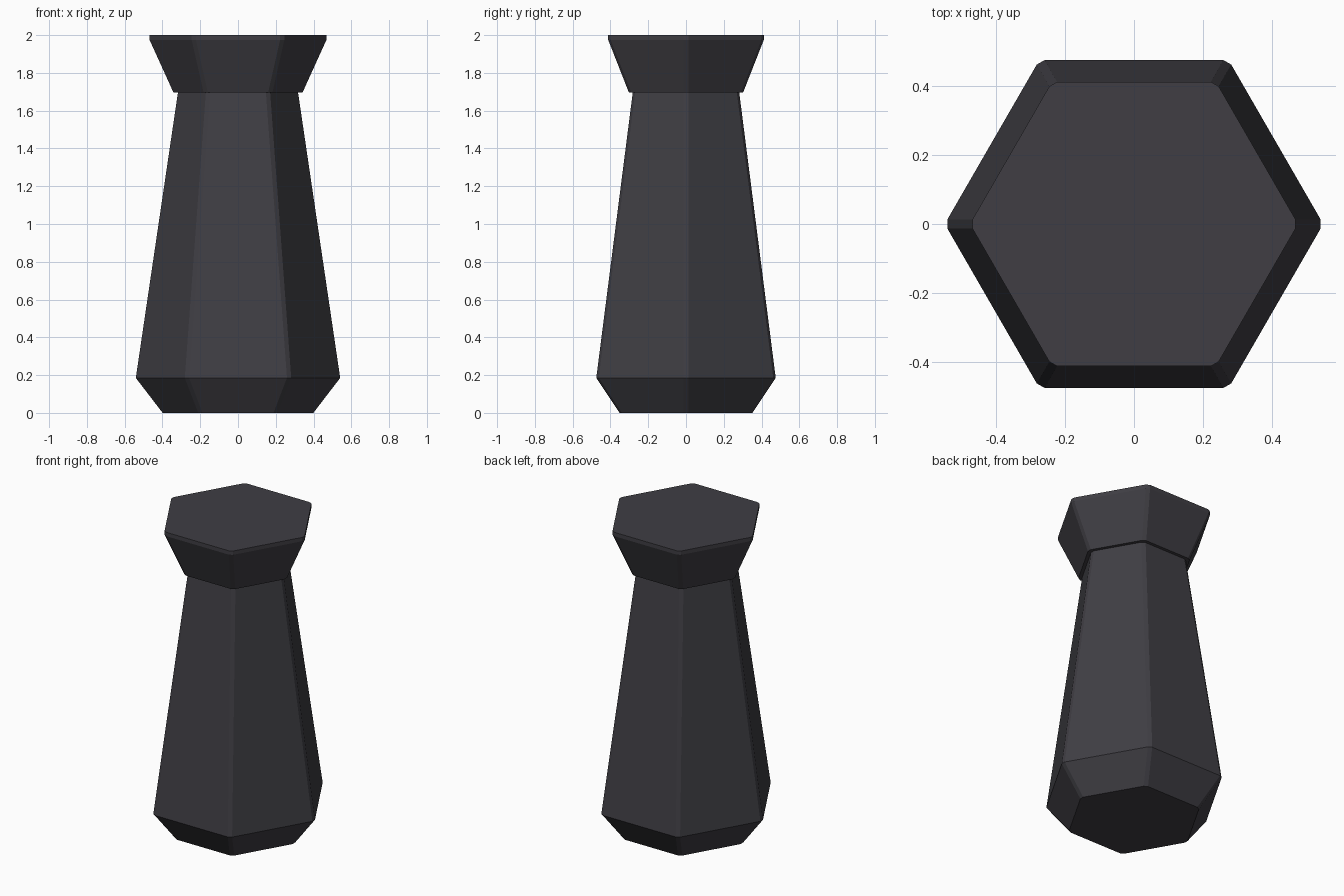
import bpy, bmesh, math

if "Cube" in bpy.data.objects:
    bpy.data.objects.remove(bpy.data.objects["Cube"])

grey = bpy.data.materials.new("dark grey")
grey.diffuse_color = (0.05, 0.048, 0.057, 1)
grey.use_nodes = True
grey.node_tree.nodes["Principled BSDF"].inputs["Base Color"].default_value = grey.diffuse_color


def hex_ring(bm, apothem, z, chamfer=0.015):
    """Hexagon with corners on the x axis, each corner cut by a narrow chamfer."""
    half = apothem * math.tan(math.pi / 6) - chamfer
    ring = []
    for i in range(6):
        a = math.radians(30 + 60 * i)
        for t in (-half, half):
            ring.append(bm.verts.new((apothem * math.cos(a) - t * math.sin(a),
                                      apothem * math.sin(a) + t * math.cos(a), z)))
    return ring


def hex_loft(name, profile):
    """Closed solid lofted through (apothem, height) hexagons."""
    bm = bmesh.new()
    rings = [hex_ring(bm, r, z) for r, z in profile]
    for lo, hi in zip(rings, rings[1:]):
        for i in range(12):
            j = (i + 1) % 12
            bm.faces.new((lo[i], lo[j], hi[j], hi[i]))
    bm.faces.new(rings[0][::-1])
    bm.faces.new(rings[-1])
    bmesh.ops.recalc_face_normals(bm, faces=bm.faces)
    mesh = bpy.data.meshes.new(name)
    bm.to_mesh(mesh)
    bm.free()
    mesh.materials.append(grey)
    obj = bpy.data.objects.new(name, mesh)
    bpy.context.collection.objects.link(obj)
    return obj


# Tapered body with undercut foot
hex_loft("body", [(0.352, 0), (0.475, 0.185), (0.282, 1.695)])

# Flared head with a short upright rim
hex_loft("head", [(0.302, 1.695), (0.412, 1.975), (0.412, 2.0)])
